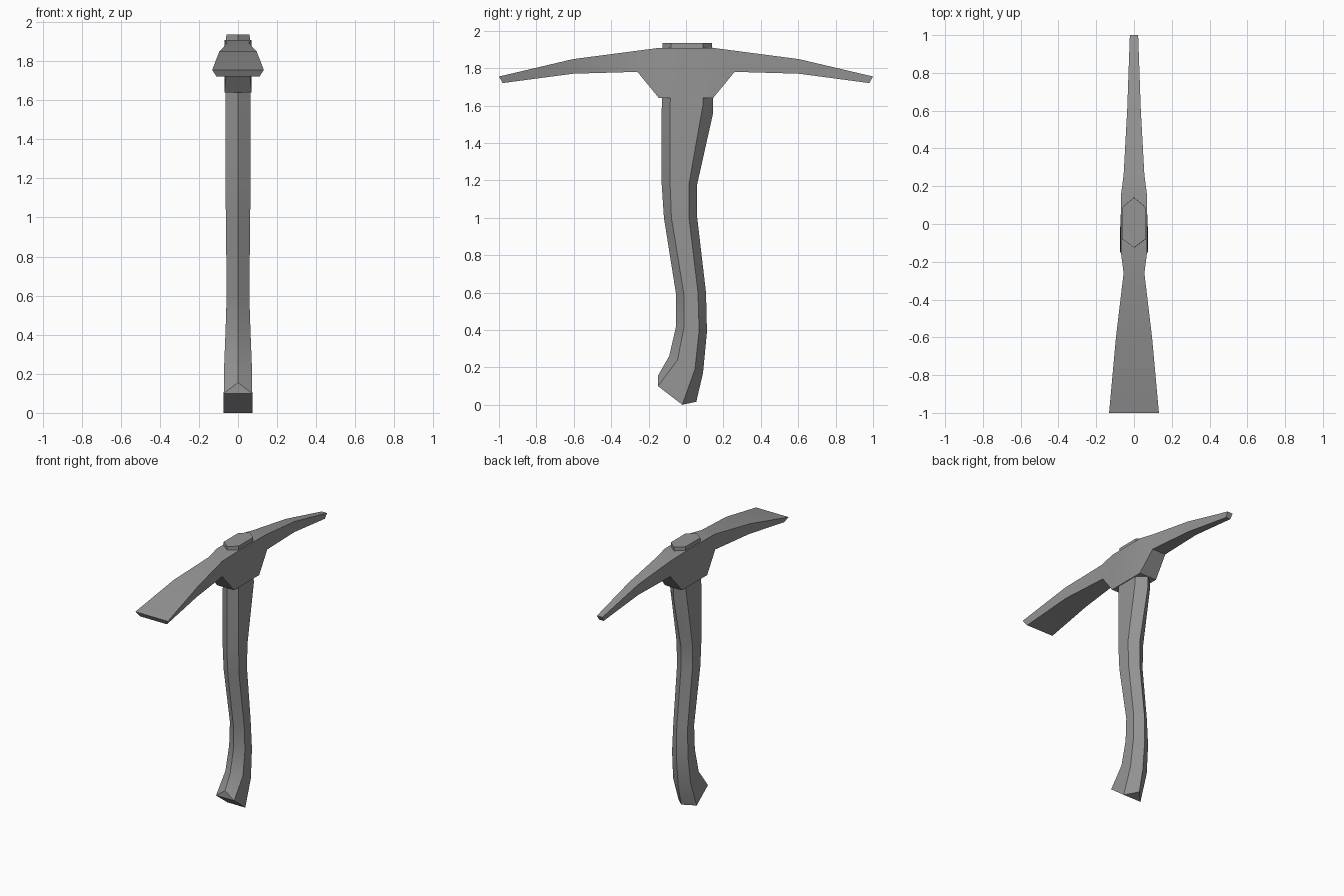
import bpy, bmesh, math

if "Cube" in bpy.data.objects:
    bpy.data.objects.remove(bpy.data.objects["Cube"])

# Dark grey shared by both parts
grey = bpy.data.materials.new("dark_grey")
grey.diffuse_color = (0.3, 0.3, 0.3, 1)
grey.use_nodes = True
grey.node_tree.nodes["Principled BSDF"].inputs["Base Color"].default_value = grey.diffuse_color


def loft(name, rings, bottom_cap):
    """Skin a list of equal-length point rings; bottom_cap splits the last cap into faces."""
    bm = bmesh.new()
    loops = [[bm.verts.new(p) for p in ring] for ring in rings]
    n = len(loops[0])
    for a, b in zip(loops, loops[1:]):
        for i in range(n):
            j = (i + 1) % n
            bm.faces.new((a[i], a[j], b[j], b[i]))
    bm.faces.new(loops[0])
    for idx in bottom_cap:
        bm.faces.new([loops[-1][i] for i in idx])
    bmesh.ops.recalc_face_normals(bm, faces=bm.faces)
    mesh = bpy.data.meshes.new(name)
    bm.to_mesh(mesh)
    bm.free()
    mesh.materials.append(grey)
    obj = bpy.data.objects.new(name, mesh)
    bpy.context.collection.objects.link(obj)
    bpy.ops.object.select_all(action='DESELECT')
    obj.select_set(True)
    bpy.context.view_layer.objects.active = obj
    bpy.ops.object.shade_smooth_by_angle(angle=math.radians(30))
    return obj


# Handle: six-sided section, each station = half width and (y, z) of
# front ridge, front side edge, back side edge, back ridge
stations = [
    (0.060, (-0.125, 1.935), (-0.08, 1.935), (0.09, 1.935), (0.14, 1.935)),
    (0.065, (-0.13, 1.56), (-0.085, 1.56), (0.09, 1.60), (0.145, 1.56)),
    (0.065, (-0.13, 1.18), (-0.085, 1.18), (0.016, 1.18), (0.06, 1.18)),
    (0.062, (-0.118, 1.00), (-0.078, 1.00), (0.016, 1.00), (0.06, 1.00)),
    (0.058, (-0.053, 0.59), (-0.011, 0.59), (0.064, 0.60), (0.107, 0.60)),
    (0.064, (-0.053, 0.42), (-0.011, 0.415), (0.07, 0.395), (0.112, 0.39)),
    (0.071, (-0.09, 0.26), (-0.045, 0.24), (0.048, 0.19), (0.091, 0.17)),
    (0.073, (-0.15, 0.155), (-0.15, 0.10), (-0.02, 0.0), (0.055, 0.016)),
]
handle_rings = [
    [(0, *f), (w, *sf), (w, *sb), (0, *b), (-w, *sb), (-w, *sf)]
    for w, f, sf, sb, b in stations
]
loft("handle", handle_rings, [(0, 1, 5), (1, 2, 4, 5), (2, 3, 4)])

# Head: shared side profile (y, top z, bottom y, bottom z), one half per direction
profile = [
    (0.145, 1.908, 0.145, 1.64),
    (0.26, 1.893, 0.26, 1.78),
    (0.604, 1.848, 0.604, 1.77),
    (1.0, 1.755, 0.98, 1.72),
]
# half widths (top, bottom) along the flat blade and along the pick
blade_widths = [(0.07, 0.07), (0.055, 0.055), (0.096, 0.088), (0.132, 0.11)]
pick_widths = [(0.07, 0.07), (0.055, 0.055), (0.036, 0.034), (0.022, 0.018)]


def head_half(widths, side):
    return [
        [(-wt, side * yt, zt), (wt, side * yt, zt), (wb, side * yb, zb), (-wb, side * yb, zb)]
        for (yt, zt, yb, zb), (wt, wb) in zip(profile, widths)
    ]


head_rings = head_half(blade_widths, -1)[::-1] + head_half(pick_widths, 1)
loft("mattock_head", head_rings, [(0, 1, 2, 3)])
